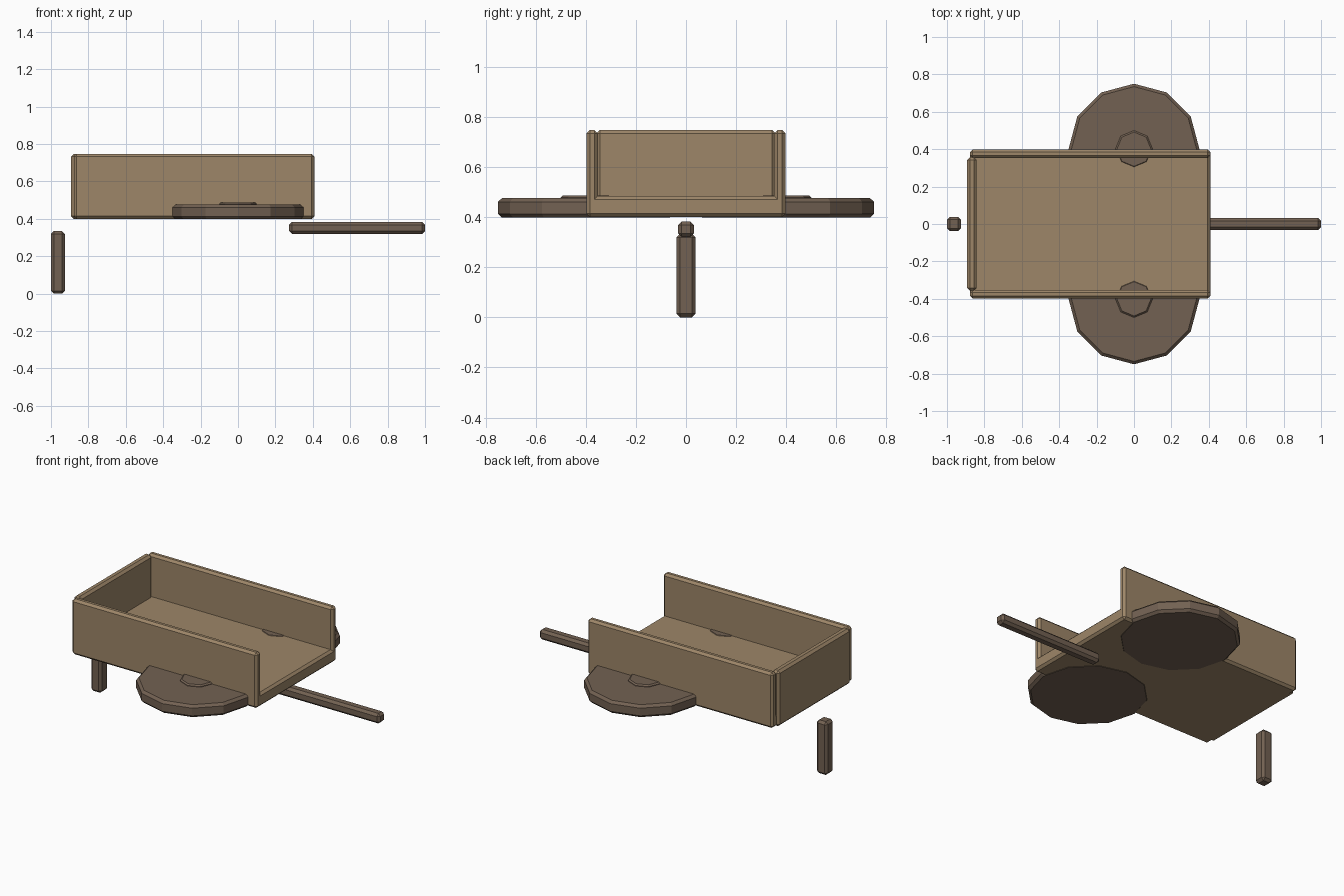
import bpy
from math import radians

if "Cube" in bpy.data.objects:
    bpy.data.objects.remove(bpy.data.objects["Cube"])


def material(name, rgb):
    m = bpy.data.materials.new(name)
    m.diffuse_color = (*rgb, 1)
    m.use_nodes = True
    m.node_tree.nodes["Principled BSDF"].inputs["Base Color"].default_value = m.diffuse_color
    return m


PLANK = material("plank_wood", (0.34, 0.24, 0.14))
DARK = material("dark_wood", (0.17, 0.12, 0.085))


def finish(name, mat, bevel):
    ob = bpy.context.object
    ob.name = name
    ob.data.materials.append(mat)
    b = ob.modifiers.new("chamfer", 'BEVEL')
    b.width, b.segments = bevel, 1
    b.limit_method, b.angle_limit = 'ANGLE', radians(50)
    return ob


def box(name, lo, hi, mat, bevel=0.014):
    centre = [(a + b) / 2 for a, b in zip(lo, hi)]
    bpy.ops.mesh.primitive_cube_add(size=1, location=centre)
    ob = bpy.context.object
    ob.scale = [b - a for a, b in zip(lo, hi)]
    bpy.ops.object.transform_apply(location=False, rotation=False, scale=True)
    return finish(name, mat, bevel)


def disc(name, sides, radius, y, z0, z1, mat, bevel):
    bpy.ops.mesh.primitive_cylinder_add(vertices=sides, radius=radius, depth=z1 - z0,
                                        location=(0, y, (z0 + z1) / 2))
    return finish(name, mat, bevel)


# Cart bed: floor, closed end, open at +x
box("floor", (-0.877, -0.398, 0.40), (0.408, 0.398, 0.484), PLANK)
box("end_wall", (-0.892, -0.357, 0.40), (-0.842, 0.357, 0.748), PLANK)

for side, s in (("left", 1), ("right", -1)):
    y0, y1 = sorted((s * 0.352, s * 0.398))
    box(side + "_wall", (-0.877, y0, 0.40), (0.408, y1, 0.748), PLANK)
    # Flat-lying wheels with hubs
    disc(side + "_wheel", 12, 0.35, s * 0.4, 0.398, 0.476, DARK, 0.015)
    disc(side + "_hub", 8, 0.1, s * 0.4, 0.399, 0.487, DARK, 0.008)

# Pull bar and prop leg
box("pull_bar", (0.273, -0.032, 0.32), (1.0, 0.032, 0.383), DARK, 0.015)
box("prop_leg", (-1.0, -0.038, 0.0), (-0.925, 0.038, 0.334), DARK, 0.015)
